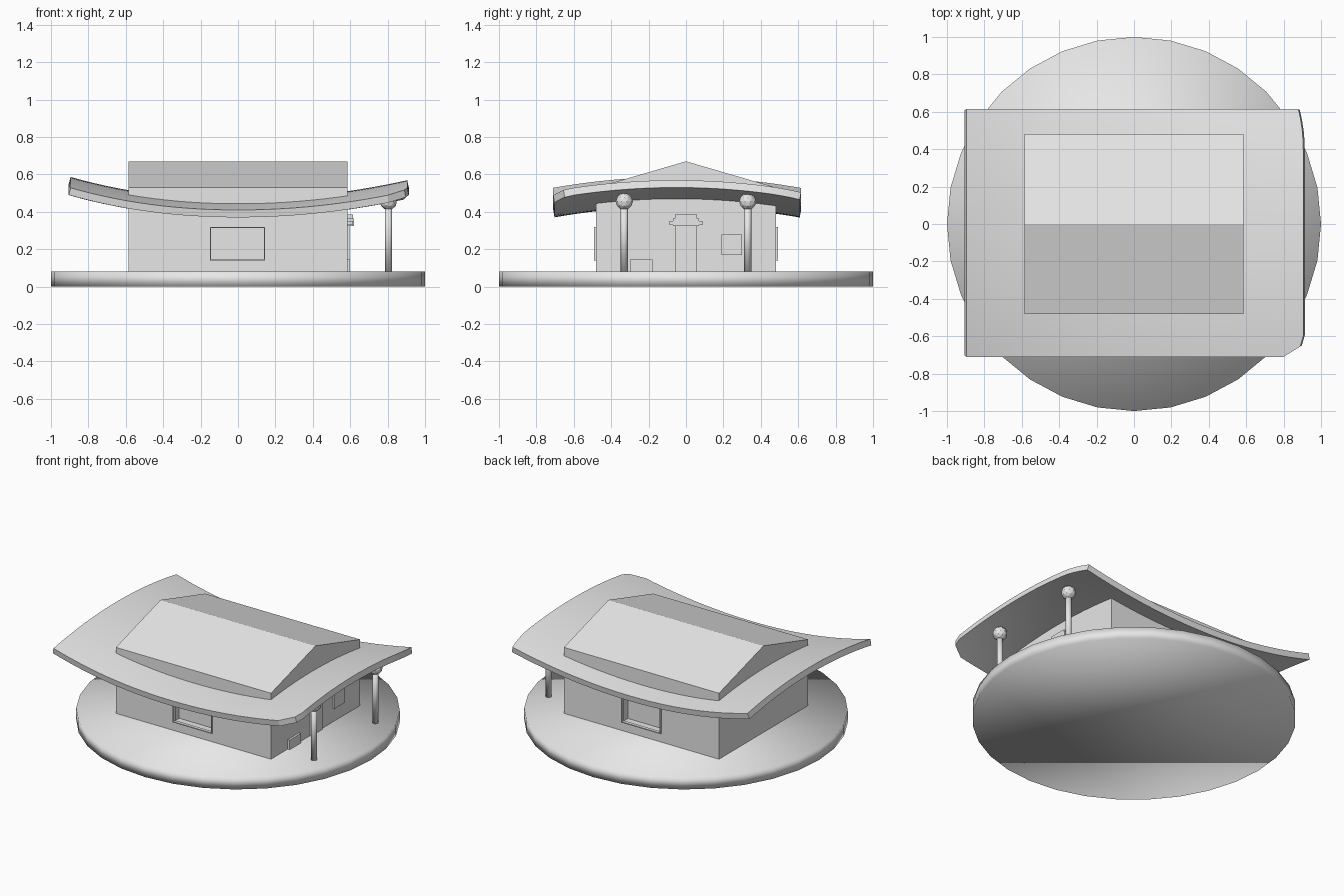
import bpy
import bmesh

cube = bpy.data.objects.get("Cube")
if cube:
    bpy.data.objects.remove(cube, do_unlink=True)

GREY = (0.8, 0.8, 0.8, 1.0)
stone = bpy.data.materials.new("pale_grey")
stone.use_nodes = True
stone.diffuse_color = GREY
stone.node_tree.nodes["Principled BSDF"].inputs["Base Color"].default_value = GREY


def finish(name, bm, smooth=False):
    """Turn a bmesh into a named object with the shared material."""
    bmesh.ops.recalc_face_normals(bm, faces=bm.faces)
    for f in bm.faces:
        f.smooth = smooth
    mesh = bpy.data.meshes.new(name)
    bm.to_mesh(mesh)
    bm.free()
    mesh.materials.append(stone)
    obj = bpy.data.objects.new(name, mesh)
    bpy.context.collection.objects.link(obj)
    return obj


def box(name, x, y, z):
    """Box given by (low, high) ranges on each axis."""
    bm = bmesh.new()
    bmesh.ops.create_cube(bm, size=1)
    for v in bm.verts:
        for i, (lo, hi) in enumerate((x, y, z)):
            v.co[i] = lo if v.co[i] < 0 else hi
    return finish(name, bm)


def cylinder(name, radius, x, y, z, sides):
    bm = bmesh.new()
    bmesh.ops.create_cone(bm, cap_ends=True, segments=sides, radius1=radius,
                          radius2=radius, depth=z[1] - z[0])
    bmesh.ops.translate(bm, verts=bm.verts, vec=(x, y, sum(z) / 2))
    return finish(name, bm, True)


def apply_modifiers(obj):
    bpy.ops.object.select_all(action="DESELECT")
    obj.select_set(True)
    bpy.context.view_layer.objects.active = obj
    for mod in list(obj.modifiers):
        bpy.ops.object.modifier_apply(modifier=mod.name)


# Round ground plate, softly shaded over its rim
FLOOR = 0.08
cylinder("ground_plate", 1.0, 0, 0, (0, FLOOR), 32)

# House body: gable profile extruded along x
HALF_X, HALF_Y = 0.585, 0.48
bm = bmesh.new()
profile = [(-HALF_Y, FLOOR), (HALF_Y, FLOOR), (HALF_Y, 0.53), (0, 0.67), (-HALF_Y, 0.53)]
gable = bm.faces.new([bm.verts.new((-HALF_X, y, z)) for y, z in profile])
extruded = bmesh.ops.extrude_face_region(bm, geom=[gable], use_keep_orig=True)
moved = [g for g in extruded["geom"] if isinstance(g, bmesh.types.BMVert)]
bmesh.ops.translate(bm, verts=moved, vec=(2 * HALF_X, 0, 0))
house = finish("house_body", bm)

# Recessed windows in the long walls, each with a thin projecting frame
WIN_X, WIN_Z, RIM = (-0.15, 0.145), (0.14, 0.32), 0.006
for side, label in ((-1, "front"), (1, "back")):
    cutter = box("window_cutter", WIN_X, sorted((side * 0.42, side * 0.55)), WIN_Z)
    cutter.hide_render = True
    cut = house.modifiers.new("window", "BOOLEAN")
    cut.operation = "DIFFERENCE"
    cut.solver = "EXACT"
    cut.object = cutter
    apply_modifiers(house)
    bpy.data.objects.remove(cutter, do_unlink=True)
    depth = sorted((side * 0.47, side * 0.492))
    for i, end in enumerate(WIN_X):
        span = (end, end + RIM) if i == 0 else (end - RIM, end)
        box(f"{label}_window_jamb", span, depth, WIN_Z)
    for i, end in enumerate(WIN_Z):
        span = (end, end + RIM) if i == 0 else (end - RIM, end)
        box(f"{label}_window_rail", WIN_X, depth, span)

# Door, stepped hood, low box and small window on the columned end
wall = HALF_X - 0.01
box("door", (wall, 0.595), (-0.06, 0.06), (FLOOR, 0.325))
box("door_hood", (wall, 0.62), (-0.07, 0.07), (0.325, 0.365))
box("door_hood_cap", (wall, 0.615), (-0.06, 0.06), (0.365, 0.385))
for side in (-1, 1):
    box("door_hood_bracket", (wall, 0.615), sorted((side * 0.07, side * 0.088)), (0.33, 0.35))
box("low_box", (wall, 0.60), (-0.30, -0.18), (FLOOR, 0.145))
box("end_window", (wall, 0.594), (0.19, 0.30), (0.17, 0.28))

# Columns with ball capitals
for y, label in ((-0.33, "front"), (0.33, "back")):
    cylinder(f"{label}_column", 0.019, 0.805, y, (FLOOR, 0.46), 16)
    bm = bmesh.new()
    bmesh.ops.create_icosphere(bm, subdivisions=2, radius=0.046)
    bmesh.ops.translate(bm, verts=bm.verts, vec=(0.805, y, 0.455))
    finish(f"{label}_capital", bm)

# Sweeping canopy: sags along x, arches along y, clipped corners at +x
COLS, ROWS = 28, 24
X_MIN, Y_MIN, Y_MAX = -0.895, -0.71, 0.615


def right_edge(y):
    front = max(0, (-0.62 - y) / 0.09)
    back = max(0, (y - 0.4) / 0.21)
    return 0.905 - 0.105 * front ** 2 - 0.025 * back ** 2


def canopy_height(x, y):
    s, t = x / 0.9, (y + 0.05) / 0.66
    return 0.41 + 0.10 * s * s + max(0, -s) ** 3 * 0.02 + 0.058 * (1 - t * t)


bm = bmesh.new()
grid = []
for j in range(ROWS + 1):
    y = Y_MIN + (Y_MAX - Y_MIN) * j / ROWS
    row = []
    for i in range(COLS + 1):
        x = X_MIN + (right_edge(y) - X_MIN) * i / COLS
        row.append(bm.verts.new((x, y, canopy_height(x, y))))
    grid.append(row)
for low, high in zip(grid, grid[1:]):
    for i in range(COLS):
        bm.faces.new((low[i], low[i + 1], high[i + 1], high[i]))
bm.normal_update()
upward = bm.faces[:][0].normal.z > 0
canopy = finish("canopy_roof", bm)
if canopy.data.polygons[0].normal.z < 0:
    canopy.data.flip_normals()
shell = canopy.modifiers.new("thickness", "SOLIDIFY")
shell.thickness = 0.04
shell.offset = -1
apply_modifiers(canopy)
bpy.ops.object.shade_smooth_by_angle()
